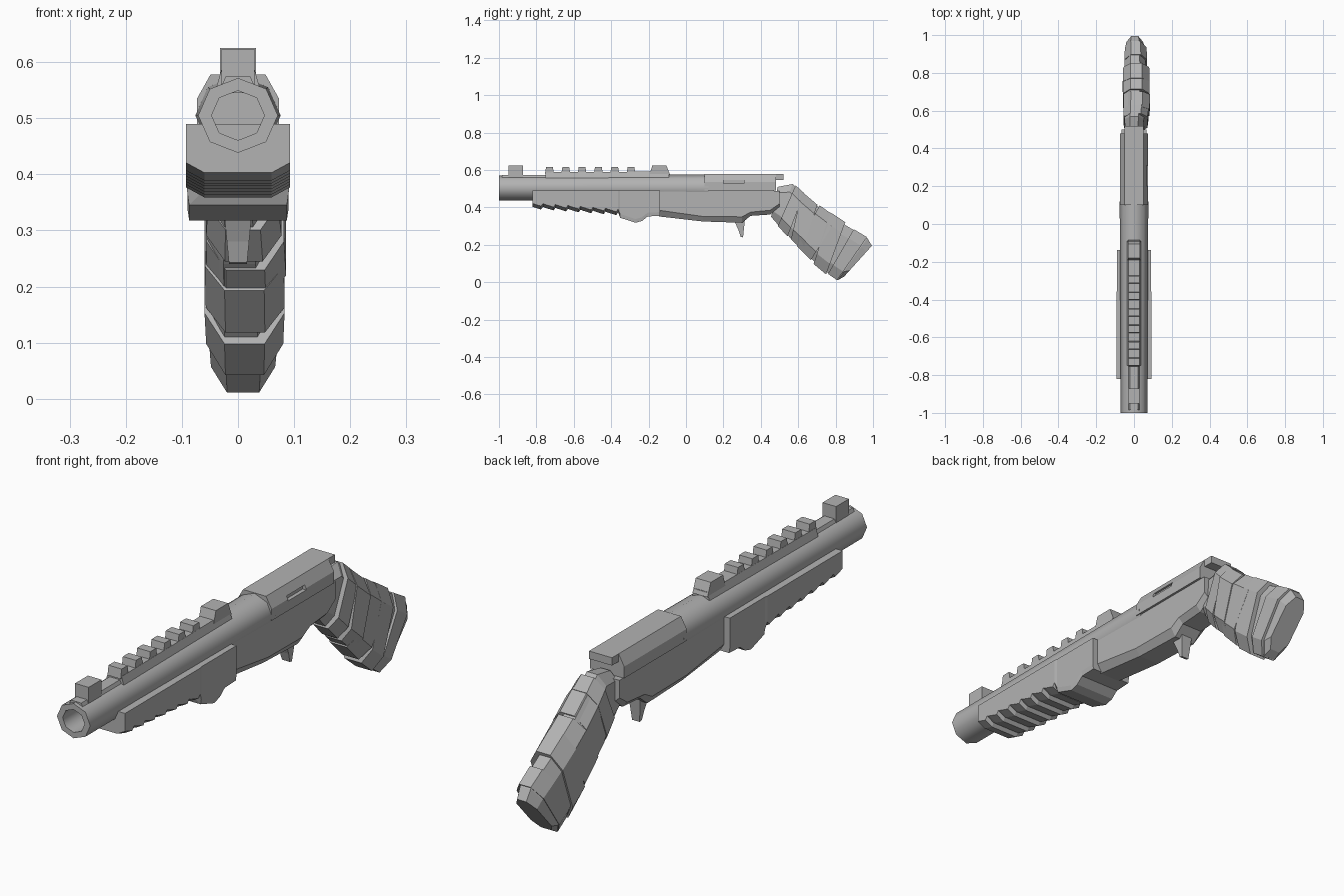
import bpy, bmesh, math
from mathutils import Vector

if "Cube" in bpy.data.objects:
    bpy.data.objects.remove(bpy.data.objects["Cube"])

GREY = bpy.data.materials.new("gunmetal_grey")
GREY.diffuse_color = (0.45, 0.45, 0.45, 1)
GREY.use_nodes = True
GREY.node_tree.nodes["Principled BSDF"].inputs["Base Color"].default_value = GREY.diffuse_color


def loft(name, rings, smooth=False):
    """Skin a list of equal-length point rings and cap both ends."""
    bm = bmesh.new()
    rows = [[bm.verts.new(p) for p in r] for r in rings]
    n = len(rows[0])
    for a, b in zip(rows, rows[1:]):
        for i in range(n):
            bm.faces.new((a[i], a[(i + 1) % n], b[(i + 1) % n], b[i]))
    bm.faces.new(rows[0])
    bm.faces.new(rows[-1])
    bmesh.ops.recalc_face_normals(bm, faces=bm.faces)
    me = bpy.data.meshes.new(name)
    bm.to_mesh(me)
    bm.free()
    me.materials.append(GREY)
    ob = bpy.data.objects.new(name, me)
    bpy.context.collection.objects.link(ob)
    if smooth:
        me.polygons.foreach_set("use_smooth", [True] * len(me.polygons))
        me.set_sharp_from_angle(angle=math.radians(50))
    return ob


def side_profile(name, pts, w_top, w_bot=None):
    """Extrude a (y, z) outline across x, width varying with height."""
    w_bot = w_top if w_bot is None else w_bot
    lo, hi = min(p[1] for p in pts), max(p[1] for p in pts)
    half = lambda z: w_bot + (w_top - w_bot) * (z - lo) / (hi - lo)
    return loft(name, [[(s * half(z), y, z) for y, z in pts] for s in (-1, 1)])


def box(name, y0, y1, z0, z1, w_top, w_bot=None):
    return side_profile(name, [(y0, z0), (y1, z0), (y1, z1), (y0, z1)], w_top, w_bot)


def mirrored(y, half):
    """Cross-section ring at y from right-hand (x, z) points, top to bottom."""
    return [(x, y, z) for x, z in half] + [(-x, y, z) for x, z in reversed(half)]


def circle(y, r, n=8, zc=0.505):
    return [(r * math.cos(2 * math.pi * i / n), y, zc + r * 0.94 * math.sin(2 * math.pi * i / n))
            for i in range(n)]


# Barrel: octagonal tube with a deep bore
loft("barrel", [circle(-0.65, 0.047), circle(-1, 0.047), circle(-1, 0.071),
                circle(-0.7, 0.071), circle(0.12, 0.076)], smooth=True)

# Sight rail, teeth and sights
side_profile("rail_base", [(-0.75, 0.55), (-0.09, 0.55), (-0.09, 0.592), (-0.75, 0.588)], 0.028, 0.04)
for i in range(6):
    y = -0.73 + i * 0.0872
    side_profile(f"rail_tooth_{i + 1}", [(y - 0.024, 0.58), (y + 0.024, 0.58),
                                         (y + 0.018, 0.616), (y - 0.018, 0.616)], 0.028)
side_profile("rear_sight", [(-0.195, 0.575), (-0.085, 0.575), (-0.105, 0.625), (-0.18, 0.625)], 0.032)
box("front_sight", -0.95, -0.872, 0.56, 0.623, 0.029)
box("front_sight_base", -0.985, -0.74, 0.545, 0.574, 0.022, 0.035)

# Handguard: notched underside with a hand stop at the back
stations = []
for i in range(7):
    y, z = -0.82 + i * 0.067, 0.395 - i * 0.005
    stations += [(y, z + 0.008), (y + 0.045, z - 0.006), (y + 0.055, z + 0.008)]
rings = [mirrored(y, [(0.093, 0.49), (0.093, z + 0.018), (0.06, z)]) for y, z in stations]
for y, z in [(-0.352, 0.345), (-0.27, 0.318), (-0.235, 0.328), (-0.205, 0.352), (-0.138, 0.355)]:
    rings.append(mirrored(y, [(0.09, 0.49), (0.09, z + 0.02), (0.087, z)]))
loft("handguard", rings)

# Lower receiver with chamfered belly
loft("lower_receiver", [mirrored(y, [(0.066, 0.488), (0.066, zs), (0.045, zb)]) for y, zs, zb in
     [(-0.145, 0.385, 0.352), (0.09, 0.352, 0.325), (0.30, 0.35, 0.318),
      (0.345, 0.375, 0.355), (0.45, 0.385, 0.362), (0.50, 0.42, 0.40)]])
box("receiver_seam", -0.14, 0.47, 0.485, 0.505, 0.06)

# Upper receiver with an ejection slot on the right
upper = loft("upper_receiver", [mirrored(y, [(0.049, 0.578), (0.073, 0.535), (0.073, 0.49)])
                                for y in (0.1, 0.48)])
cutter = box("slot_cutter", 0.2, 0.31, 0.528, 0.546, 0.02)
cutter.location.x = 0.078
cutter.hide_render = True
cutter.display_type = 'WIRE'
mod = upper.modifiers.new("slot", 'BOOLEAN')
mod.operation, mod.object, mod.solver = 'DIFFERENCE', cutter, 'EXACT'
box("receiver_overhang", 0.47, 0.52, 0.548, 0.578, 0.049)

# Trigger
side_profile("trigger", [(0.255, 0.335), (0.315, 0.335), (0.305, 0.24), (0.292, 0.243), (0.28, 0.28)],
             0.025, 0.016)

# Grip stations: top (y, z), bottom (y, z), left x, right x
GRIP = [((0.49, 0.51), (0.455, 0.35), -0.046, 0.046),
        ((0.57, 0.525), (0.49, 0.31), -0.05, 0.052),
        ((0.625, 0.475), (0.555, 0.24), -0.054, 0.06),
        ((0.72, 0.395), (0.625, 0.175), -0.055, 0.064),
        ((0.82, 0.325), (0.71, 0.085), -0.052, 0.064),
        ((0.97, 0.235), (0.813, 0.012), -0.046, 0.056),
        ((0.994, 0.195), (0.845, 0.03), -0.04, 0.048)]


def grip_ring(t, grow=0.0, right=0.0, slant=0.0):
    """Octagonal grip section at station t, optionally enlarged or slanted."""
    def at(u):
        i = max(0, min(int(u), len(GRIP) - 2))
        f = u - i
        mix = lambda p, q: p + (q - p) * f
        a, b = GRIP[i], GRIP[i + 1]
        return (Vector(a[0]).lerp(Vector(b[0]), f), Vector(a[1]).lerp(Vector(b[1]), f),
                mix(a[2], b[2]), mix(a[3], b[3]))
    top, bot = at(t + slant)[0], at(t - slant)[1]
    _, _, x0, x1 = at(t)
    d = (top - bot).normalized() * grow
    top, bot = top + d, bot - d
    x0, x1 = x0 - grow * 0.5, x1 + grow + right
    ring = []
    for fx, fz in [(0.25, 0), (0.75, 0), (1, 0.2), (1, 0.8), (0.72, 1), (0.28, 1), (0, 0.8), (0, 0.2)]:
        p = bot.lerp(top, fz)
        ring.append((x0 + (x1 - x0) * fx, p.x, p.y))
    return ring


loft("grip_core", [grip_ring(i) for i in range(len(GRIP))])

# Overlapping wraps around the grip, thicker on the right
for i, (t0, t1, grow, right, slant) in enumerate([
        (1.15, 1.95, 0.006, 0.012, 0.1), (2.0, 2.9, 0.004, 0.018, -0.1),
        (2.75, 3.7, 0.009, 0.010, 0.15), (3.6, 4.3, 0.013, 0.006, -0.12)]):
    loft(f"grip_wrap_{i + 1}", [grip_ring(t0, grow, right, slant), grip_ring(t1, grow, right, slant)])
loft("butt_cap", [grip_ring(t, 0.004, 0.006) for t in (4.5, 4.97)])
